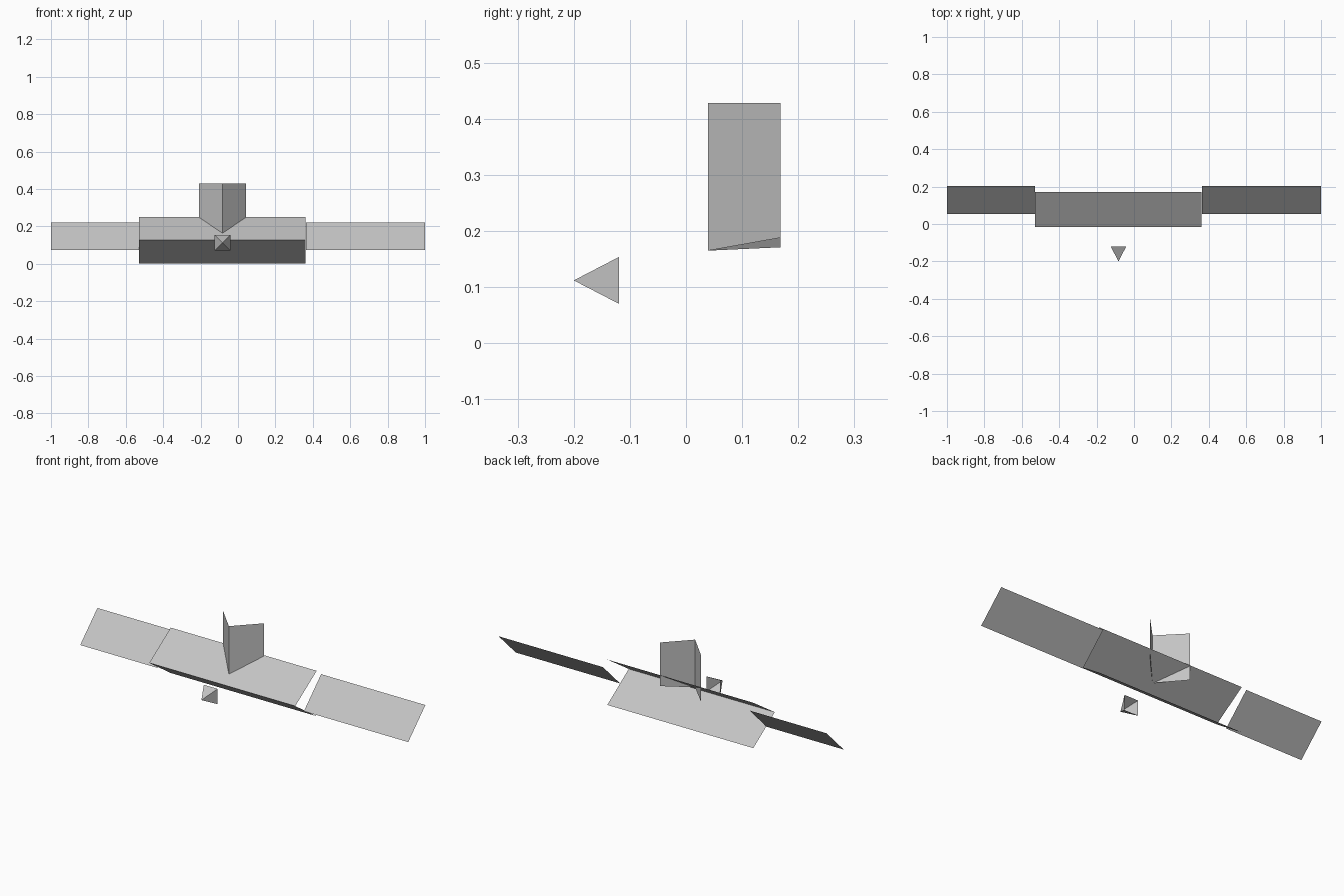
import bpy

cube = bpy.data.objects.get("Cube")
if cube:
    bpy.data.objects.remove(cube, do_unlink=True)

grey = bpy.data.materials.new("plain grey")
grey.use_nodes = True
colour = (0.55, 0.55, 0.55, 1)
grey.diffuse_color = colour
grey.node_tree.nodes["Principled BSDF"].inputs["Base Color"].default_value = colour


def add_part(name, verts, faces):
    mesh = bpy.data.meshes.new(name)
    mesh.from_pydata(verts, [], faces)
    mesh.materials.append(grey)
    obj = bpy.data.objects.new(name, mesh)
    bpy.context.collection.objects.link(obj)
    return obj


def add_sheet(name, x0, x1, profile):
    """Sweep an open (y, z) profile along x into a thin sheet."""
    verts = [(x, y, z) for y, z in profile for x in (x0, x1)]
    faces = [(2 * i, 2 * i + 1, 2 * i + 3, 2 * i + 2) for i in range(len(profile) - 1)]
    return add_part(name, verts, faces)


# Tilted outer wings
wing = [(0.054, 0.073), (0.204, 0.22)]
add_sheet("right_wing", -1.0, -0.53, wing)
add_sheet("left_wing", 0.364, 1.0, wing)

# Centre body: wedge folded at the front and open at the back
add_sheet("centre_wedge", -0.53, 0.36, [(0.171, 0), (-0.016, 0.127), (0.171, 0.25)])

# Upright fin: two panels meeting at a front edge
mid, top = -0.083, 0.428
columns = [(-0.208, 0.168, 0.171), (mid, 0.039, 0.165), (0.042, 0.168, 0.188)]
fin = [(x, y, z) for x, y, low in columns for z in (low, top)]
add_part("upright_fin", fin, [(0, 2, 3, 1), (2, 4, 5, 3)])

# Nose: hollow four-sided pyramid pointing forward
r, height, back = 0.042, 0.112, -0.119
ring = [(mid + r * sx, back, height + r * sz)
        for sx, sz in ((-1, -1), (1, -1), (1, 1), (-1, 1))]
add_part("nose_pyramid", ring + [(mid, -0.2, height)],
         [(i, (i + 1) % 4, 4) for i in range(4)])
